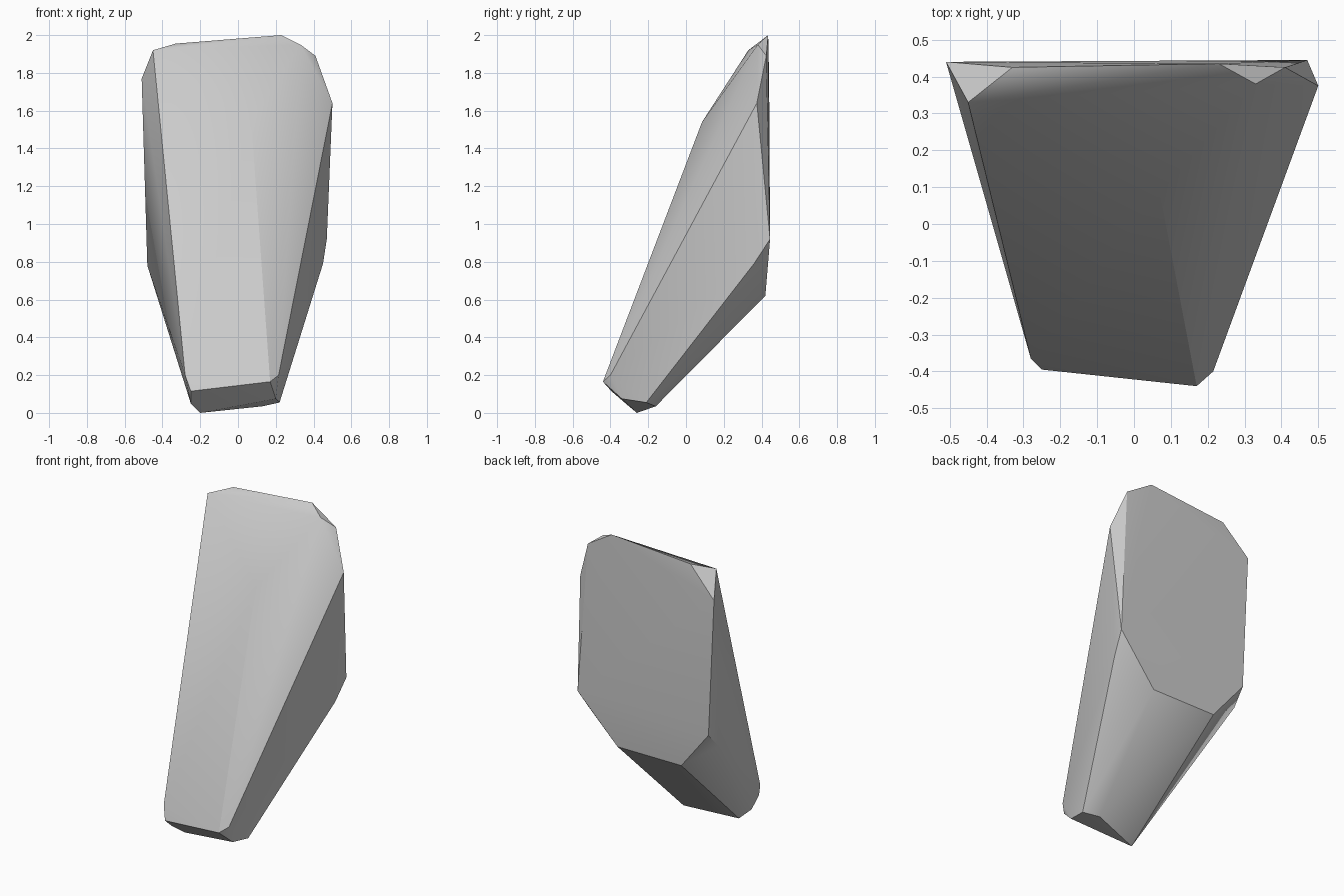
import bpy, bmesh, math

cube = bpy.data.objects.get("Cube")
if cube:
    bpy.data.objects.remove(cube, do_unlink=True)

# Stone colour
stone = bpy.data.materials.new("stone grey")
stone.use_nodes = True
grey = (0.6, 0.6, 0.6, 1)
stone.diffuse_color = grey
stone.node_tree.nodes["Principled BSDF"].inputs["Base Color"].default_value = grey

# Corners of the leaning chipped rock, grouped by region
crown = [(-.45, .33, 1.92), (-.33, .425, 1.955), (.23, .435, 2), (.33, .38, 1.95), (.41, .425, 1.89)]
back_rim = [(-.51, .44, 1.77), (-.47, .44, .88), (-.26, .42, .62), (.2, .42, .62), (.47, .445, .92)]
flanks = [(.5, .375, 1.64), (.45, .36, .79), (-.48, .35, .78)]
front_bulge = [(.07, .085, 1.54)]
toe = [(.17, -.44, .165), (.215, -.4, .2), (-.25, -.395, .115), (-.28, -.365, .2)]
foot = [(-.25, -.32, .05), (-.2, -.26, 0), (.2, -.34, .075), (.22, -.21, .055), (.13, -.16, .035)]

# Wrap the corners in a convex shell
bm = bmesh.new()
for corner in crown + back_rim + flanks + front_bulge + toe + foot:
    bm.verts.new(corner)
hull = bmesh.ops.convex_hull(bm, input=bm.verts)
loose = [v for v in bm.verts if not v.link_faces]
bmesh.ops.delete(bm, geom=loose, context="VERTS")
bmesh.ops.dissolve_limit(bm, angle_limit=math.radians(1), verts=bm.verts, edges=bm.edges)
bmesh.ops.recalc_face_normals(bm, faces=bm.faces)

mesh = bpy.data.meshes.new("rock")
bm.to_mesh(mesh)
bm.free()
mesh.materials.append(stone)
rock = bpy.data.objects.new("rock", mesh)
bpy.context.collection.objects.link(rock)

# Soft faces with sharp chipped edges
bpy.ops.object.select_all(action="DESELECT")
rock.select_set(True)
bpy.context.view_layer.objects.active = rock
bpy.ops.object.shade_smooth_by_angle(angle=math.radians(30))
